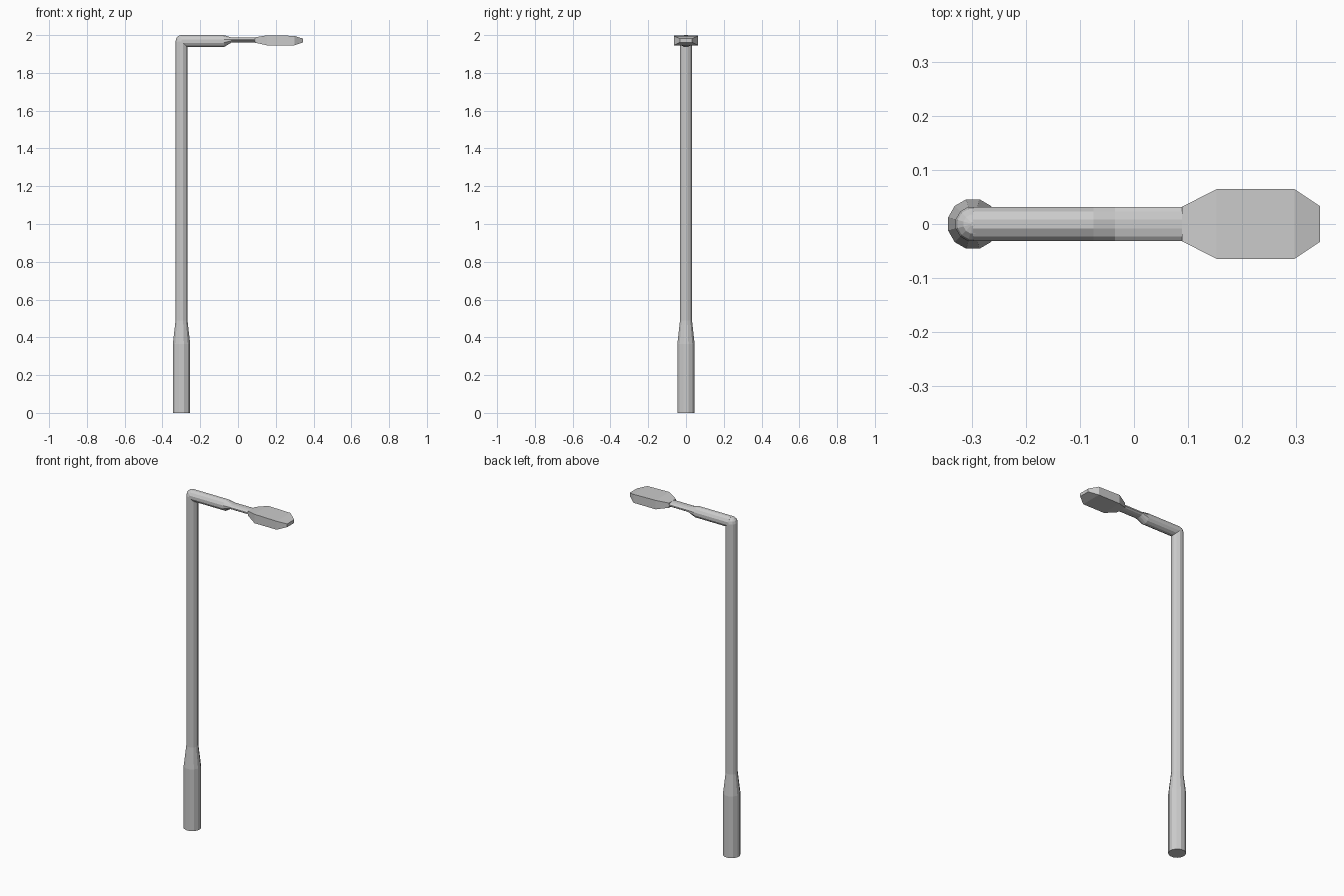
import bpy, bmesh, math
from mathutils import Vector

if "Cube" in bpy.data.objects:
    bpy.data.objects.remove(bpy.data.objects["Cube"])

SIDES = 12


def loft(name, rings):
    """Skin a list of equally sized point rings and cap both ends."""
    bm = bmesh.new()
    loops = [[bm.verts.new(p) for p in ring] for ring in rings]
    for a, b in zip(loops, loops[1:]):
        n = len(a)
        for i in range(n):
            j = (i + 1) % n
            bm.faces.new((a[i], a[j], b[j], b[i]))
    bm.faces.new(loops[0])
    bm.faces.new(loops[-1])
    bmesh.ops.recalc_face_normals(bm, faces=bm.faces)
    mesh = bpy.data.meshes.new(name)
    bm.to_mesh(mesh)
    bm.free()
    obj = bpy.data.objects.new(name, mesh)
    bpy.context.collection.objects.link(obj)
    return obj


def oval(centre, u, v):
    """Twelve-sided ring spanned by the two radius vectors u and v."""
    ring = []
    for i in range(SIDES):
        t = math.tau * (i + 0.5) / SIDES
        ring.append(Vector(centre) + Vector(u) * math.cos(t) + Vector(v) * math.sin(t))
    return ring


# Pole with thick base, taper and a rounded cap at the elbow
pole_profile = [(0.0475, 0), (0.0475, 0.365), (0.033, 0.488), (0.033, 1.967),
                (0.029, 1.983), (0.018, 1.995), (0.004, 2.0)]
loft("pole", [oval((-0.299, 0, z), (r, 0, 0), (0, r, 0)) for r, z in pole_profile])

# Horizontal arm, flattening into a thin neck
arm_profile = [(-0.299, 0.033, 1.968), (-0.075, 0.033, 1.968),
               (-0.035, 0.014, 1.974), (0.10, 0.014, 1.974)]
loft("arm", [oval((x, 0, z), (0, 0.033, 0), (0, 0, h)) for x, h, z in arm_profile])

# Faceted lamp head: x, half width, bottom, top
head_profile = [(0.089, 0.032, 1.960, 1.988), (0.153, 0.0645, 1.946, 1.999),
                (0.298, 0.0645, 1.946, 1.996), (0.345, 0.033, 1.962, 1.981)]
loft("lamp_head", [[(x, -w, b), (x, w, b), (x, w, t), (x, -w, t)]
                   for x, w, b, t in head_profile])
